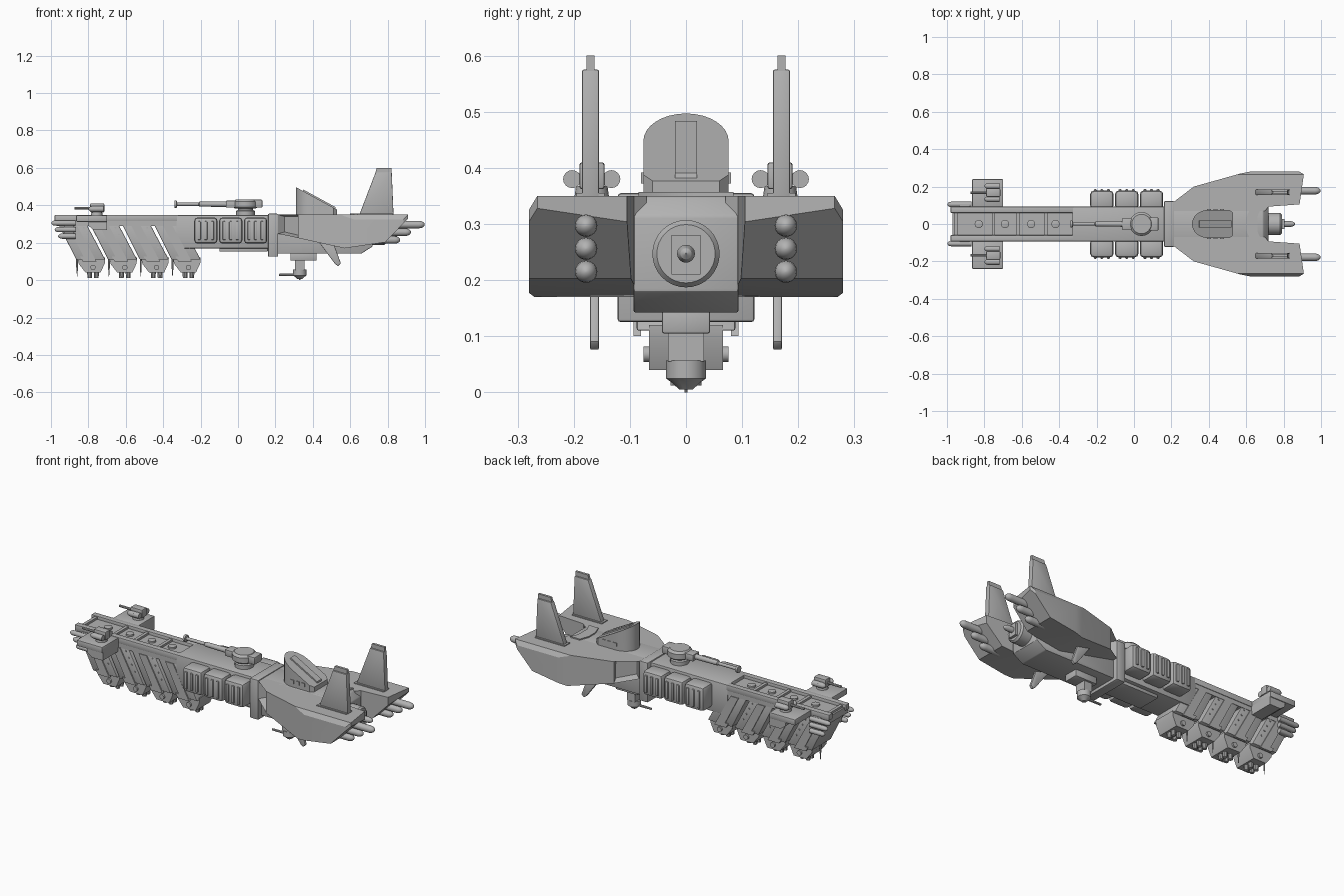
import bpy, bmesh, math
from mathutils import Vector

cube = bpy.data.objects.get("Cube")
if cube:
    bpy.data.objects.remove(cube)

grey = bpy.data.materials.new("hull_grey")
grey.use_nodes = True
grey.diffuse_color = (0.45, 0.45, 0.45, 1)
grey.node_tree.nodes["Principled BSDF"].inputs["Base Color"].default_value = grey.diffuse_color


def finish(name, bm, bevel=0):
    """Turn a bmesh into a named object with sharp-angle smooth shading."""
    if bevel:
        bmesh.ops.bevel(bm, geom=bm.edges[:], offset=bevel, segments=2, profile=0.5, affect='EDGES')
    bmesh.ops.recalc_face_normals(bm, faces=bm.faces[:])
    mesh = bpy.data.meshes.new(name)
    bm.to_mesh(mesh)
    bm.free()
    mesh.materials.append(grey)
    mesh.polygons.foreach_set("use_smooth", [True] * len(mesh.polygons))
    mesh.set_sharp_from_angle(angle=math.radians(30))
    obj = bpy.data.objects.new(name, mesh)
    bpy.context.scene.collection.objects.link(obj)
    return obj


def prism_mesh(points, axis, a, b):
    """Extrude a 2D outline along y (outline in x,z) or z (outline in x,y)."""
    bm = bmesh.new()
    place = (lambda p, d: (p[0], d, p[1])) if axis == 'y' else (lambda p, d: (p[0], p[1], d))
    face = bm.faces.new([bm.verts.new(place(p, a)) for p in points])
    top = bmesh.ops.extrude_face_region(bm, geom=[face])["geom"]
    shift = Vector(place((0, 0), b - a))
    bmesh.ops.translate(bm, vec=shift, verts=[v for v in top if isinstance(v, bmesh.types.BMVert)])
    bmesh.ops.recalc_face_normals(bm, faces=bm.faces[:])
    return bm


def prism(name, points, axis, a, b, bevel=0):
    return finish(name, prism_mesh(points, axis, a, b), bevel)


def box(name, x, y, z, bevel=0):
    return prism(name, [(x[0], z[0]), (x[1], z[0]), (x[1], z[1]), (x[0], z[1])], 'y', y[0], y[1], bevel)


def lathe(name, axis, base, profile, sides=16):
    """Turned part: profile is (distance along axis, radius) pairs."""
    direction = Vector([axis == c for c in 'xyz'])
    side = Vector((0, 0, 1)) if axis != 'z' else Vector((1, 0, 0))
    other = direction.cross(side)
    bm = bmesh.new()
    rings = []
    for t, r in profile:
        rings.append([bm.verts.new(Vector(base) + direction * t + r * (
            side * math.cos(k * math.tau / sides) + other * math.sin(k * math.tau / sides)))
            for k in range(sides)])
    for low, high in zip(rings, rings[1:]):
        for k in range(sides):
            n = (k + 1) % sides
            bm.faces.new((low[k], low[n], high[n], high[k]))
    bm.faces.new(rings[0])
    bm.faces.new(rings[-1])
    return finish(name, bm)


def missile(name, tail, tip, y, z, r):
    """Cylinder with a domed end at tip."""
    d = 1 if tip > tail else -1
    dome = [(tip - tail - d * r * 1.5 * (1 - math.sin(a)), r * math.cos(a)) for a in (0, 0.4, 0.8, 1.2, 1.5)]
    lathe(name, 'x', (tail, y, z), [(0, r)] + dome)


def cut(bm, point, normal):
    """Remove everything on the normal side of a plane and close the hole."""
    bmesh.ops.bisect_plane(bm, geom=bm.verts[:] + bm.edges[:] + bm.faces[:], dist=1e-5,
                           plane_co=point, plane_no=normal, clear_outer=True)
    bmesh.ops.holes_fill(bm, edges=[e for e in bm.edges if e.is_boundary], sides=0)


# Spine with a trough along its forward half
box("spine_floor", (-0.97, -0.3), (-0.09, 0.09), (0.29, 0.33))
box("spine_hull", (-0.33, 0.17), (-0.093, 0.093), (0.17, 0.348), 0.005)
box("keel_plate", (-0.1, 0.16), (-0.07, 0.07), (0.152, 0.18), 0.005)
for x in (-0.83, -0.69, -0.55, -0.42):
    lathe("trough_hatch", 'z', (x, 0, 0.33), [(0, 0.022), (0.01, 0.022), (0.012, 0.015)])
for x in (-0.96, -0.76, -0.63, -0.48):
    box("trough_rib", (x, x + 0.018), (-0.06, 0.06), (0.32, 0.342))
box("collar", (0.16, 0.215), (-0.122, 0.122), (0.125, 0.355), 0.006)

# Slanted cargo containers
for k in range(4):
    x = k * 0.17
    prism("container", [(x - 0.97, 0.318), (x - 0.82, 0.318), (x - 0.71, 0.11), (x - 0.865, 0.11)],
          'y', -0.088, 0.088, 0.004)
    prism("container_end", [(x - 0.86, 0.12), (x - 0.71, 0.12), (x - 0.712, 0.09), (x - 0.735, 0.04),
                            (x - 0.815, 0.04), (x - 0.85, 0.085)], 'y', -0.066, 0.066)
    lathe("container_pivot", 'y', (x - 0.775, -0.076, 0.068), [(0, 0.014), (0.152, 0.014)])
    for s in (-1, 1):
        prism("container_panel", [(x - 0.91, 0.29), (x - 0.86, 0.29), (x - 0.757, 0.1), (x - 0.83, 0.1),
                                  (x - 0.845, 0.125), (x - 0.825, 0.125)], 'y', s * 0.08, s * 0.094)
        for row in range(4):
            z = 0.28 - row * 0.035
            lathe("container_stud", 'y', (x - 0.825 + row * 0.019, s * 0.085, z),
                  [(0, 0.005), (s * 0.007, 0.005)], 6)
        for dx in (-0.018, 0.018):
            lathe("container_foot", 'z', (x - 0.775 + dx, s * 0.016, 0.012), [(0, 0.012), (0.035, 0.014)], 10)
    lathe("container_spike", 'z', (x - 0.86, 0, 0.02), [(0, 0.001), (0.05, 0.005), (0.1, 0.005)], 6)

for s in (-1, 1):
    # Trough rails
    box("spine_rail", (-0.98, -0.32), (s * 0.06, s * 0.093), (0.315, 0.348), 0.003)

    # Ribbed side tanks
    for k in range(3):
        x = -0.172 + k * 0.133
        box("side_tank", (x - 0.062, x + 0.062), (s * 0.08, s * 0.178), (0.195, 0.335), 0.018)
        for dx in (-0.035, 0, 0.035):
            box("tank_rib", (x + dx - 0.008, x + dx + 0.008), (s * 0.17, s * 0.186), (0.215, 0.315), 0.004)

    # Forward missiles
    for k in range(3):
        missile("nose_missile", -0.87, -0.998 + k * 0.018, s * 0.105, 0.305 - k * 0.035, 0.014)
    box("nose_missile_rack", (-0.93, -0.88), (s * 0.08, s * 0.105), (0.225, 0.32))

    # Small gun platforms
    box("gun_platform", (-0.865, -0.7), (s * 0.09, s * 0.24), (0.312, 0.346), 0.004)
    prism("platform_bracket", [(-0.8, 0.32), (-0.7, 0.32), (-0.7, 0.268), (-0.77, 0.268), (-0.8, 0.29)],
          'y', s * 0.09, s * 0.235)
    lathe("small_turret_base", 'z', (-0.755, s * 0.168, 0.34), [(0, 0.032), (0.028, 0.028)])
    box("small_turret", (-0.79, -0.715), (s * 0.145, s * 0.19), (0.362, 0.41), 0.005)
    lathe("small_turret_axle", 'y', (-0.755, s * 0.12, 0.38), [(0, 0.01), (s * 0.095, 0.01)])
    for y in (0.133, 0.203):
        missile("small_turret_pod", -0.72, -0.8, s * y, 0.38, 0.016)
    lathe("small_turret_barrel", 'x', (-0.875, s * 0.168, 0.385), [(0, 0.007), (0.1, 0.007)], 8)

    # Engine nacelle: plan outline trimmed by sloping underside planes
    plan = [(0.215, 0.07), (0.215, 0.12), (0.32, 0.2), (0.57, 0.27), (0.62, 0.28), (0.885, 0.28),
            (0.908, 0.265), (0.885, 0.105), (0.72, 0.093), (0.7, 0.07)]
    bm = prism_mesh([(x, s * y) for x, y in plan], 'z', 0.1, 0.35)
    cut(bm, (0.57, 0, 0.17), (-0.22, 0, -1))
    cut(bm, (0.57, 0, 0.17), (0.15, 0, -1))
    cut(bm, (0.79, 0, 0.205), (1, 0, -0.96))
    cut(bm, (0.6, s * 0.28, 0.325), (0, s, 0.6))
    bm.normal_update()
    intake = [f for f in bm.faces if f.normal.x < -0.5 and f.normal.y * s > 0.5]
    bmesh.ops.inset_region(bm, faces=intake, thickness=0.015)
    bmesh.ops.translate(bm, vec=(0.025, -s * 0.033, 0),
                        verts=list({v for f in intake for v in f.verts}))
    finish("engine_nacelle", bm)

    # Rear missiles
    for k, tip in enumerate((0.998, 0.925, 0.867)):
        missile("rear_missile", 0.7, tip, s * 0.178, 0.297 - k * 0.041, 0.02)

    # Tail fins and lower fins
    prism("tail_fin", [(0.645, 0.34), (0.735, 0.575), (0.822, 0.575), (0.832, 0.34)],
          'y', s * 0.155, s * 0.185, 0.003)
    prism("tail_fin_tip", [(0.733, 0.57), (0.742, 0.6), (0.822, 0.6), (0.822, 0.57)], 'y', s * 0.163, s * 0.177)
    box("tail_fin_foot", (0.64, 0.83), (s * 0.145, s * 0.195), (0.345, 0.355))
    prism("lower_fin", [(0.42, 0.22), (0.52, 0.085), (0.535, 0.075), (0.55, 0.09), (0.51, 0.2)],
          'y', s * 0.155, s * 0.171, 0.003)

# Central rear hull and main engine
prism("rear_hull", [(0.2, 0.35), (0.69, 0.35), (0.72, 0.315), (0.72, 0.18), (0.66, 0.142), (0.2, 0.142)],
      'y', -0.094, 0.094, 0.005)
lathe("engine_ring", 'x', (0.71, 0, 0.247), [(0, 0.06), (0.07, 0.06), (0.08, 0.052)], 32)
prism("engine_nozzle", [(0.78, 0.21), (0.805, 0.21), (0.805, 0.28), (0.78, 0.28)], 'y', -0.026, 0.026)
lathe("engine_spike", 'x', (0.79, 0, 0.247), [(0, 0.016), (0.05, 0.016), (0.065, 0.01), (0.072, 0.001)])
prism("deck_bracket", [(0.6, -0.03), (0.62, -0.085), (0.68, -0.085), (0.66, -0.04), (0.66, 0.04),
                       (0.68, 0.085), (0.62, 0.085), (0.6, 0.03)], 'z', 0.34, 0.357)

# Bridge: rounded plan with a sloping roof
arc = [math.pi / 2 + k * math.pi / 16 for k in range(17)]
outline = [(0.4 + 0.09 * math.cos(a), 0.076 * math.sin(a)) for a in arc]
bm = prism_mesh(outline + [(0.51, -0.076), (0.53, -0.06), (0.53, 0.06), (0.51, 0.076)], 'z', 0.345, 0.6)
cut(bm, (0.31, 0, 0.497), (0.12, 0, 0.22))
finish("bridge", bm)
prism("bridge_roof_ridge", [(0.345, 0.47), (0.35, 0.484), (0.52, 0.391), (0.525, 0.36)], 'y', -0.02, 0.02)
for s in (-1, 1):
    for k in range(3):
        x = 0.39 + k * 0.035
        box("bridge_window", (x, x + 0.022), (s * 0.07, s * 0.08), (0.372, 0.392))

# Main gun turret
lathe("main_turret_base", 'z', (0.04, 0, 0.34), [(0, 0.05), (0.03, 0.05), (0.035, 0.04), (0.05, 0.04)], 24)
lathe("main_turret", 'z', (0.04, 0, 0.382), [(0, 0.055), (0.008, 0.064), (0.038, 0.064), (0.05, 0.052)], 24)
box("main_turret_back", (0.07, 0.13), (-0.035, 0.035), (0.387, 0.43), 0.005)
box("main_turret_front", (-0.065, 0.01), (-0.03, 0.03), (0.387, 0.425), 0.005)
lathe("main_barrel", 'x', (-0.34, 0, 0.406), [(0, 0.02), (0.012, 0.02), (0.014, 0.009), (0.13, 0.009),
                                              (0.135, 0.013), (0.29, 0.015)])

# Chin turret
box("chin_mount", (0.28, 0.42), (-0.043, 0.043), (0.105, 0.15), 0.004)
box("chin_post", (0.305, 0.355), (-0.032, 0.032), (0.055, 0.11))
lathe("chin_gun_body", 'z', (0.33, 0, 0.005), [(0, 0.012), (0.012, 0.025), (0.02, 0.036), (0.052, 0.036)])
lathe("chin_pin", 'z', (0.33, 0, 0), [(0, 0.003), (0.01, 0.003)], 8)
lathe("chin_barrel", 'x', (0.22, 0, 0.028), [(0, 0.006), (0.13, 0.008)], 8)
